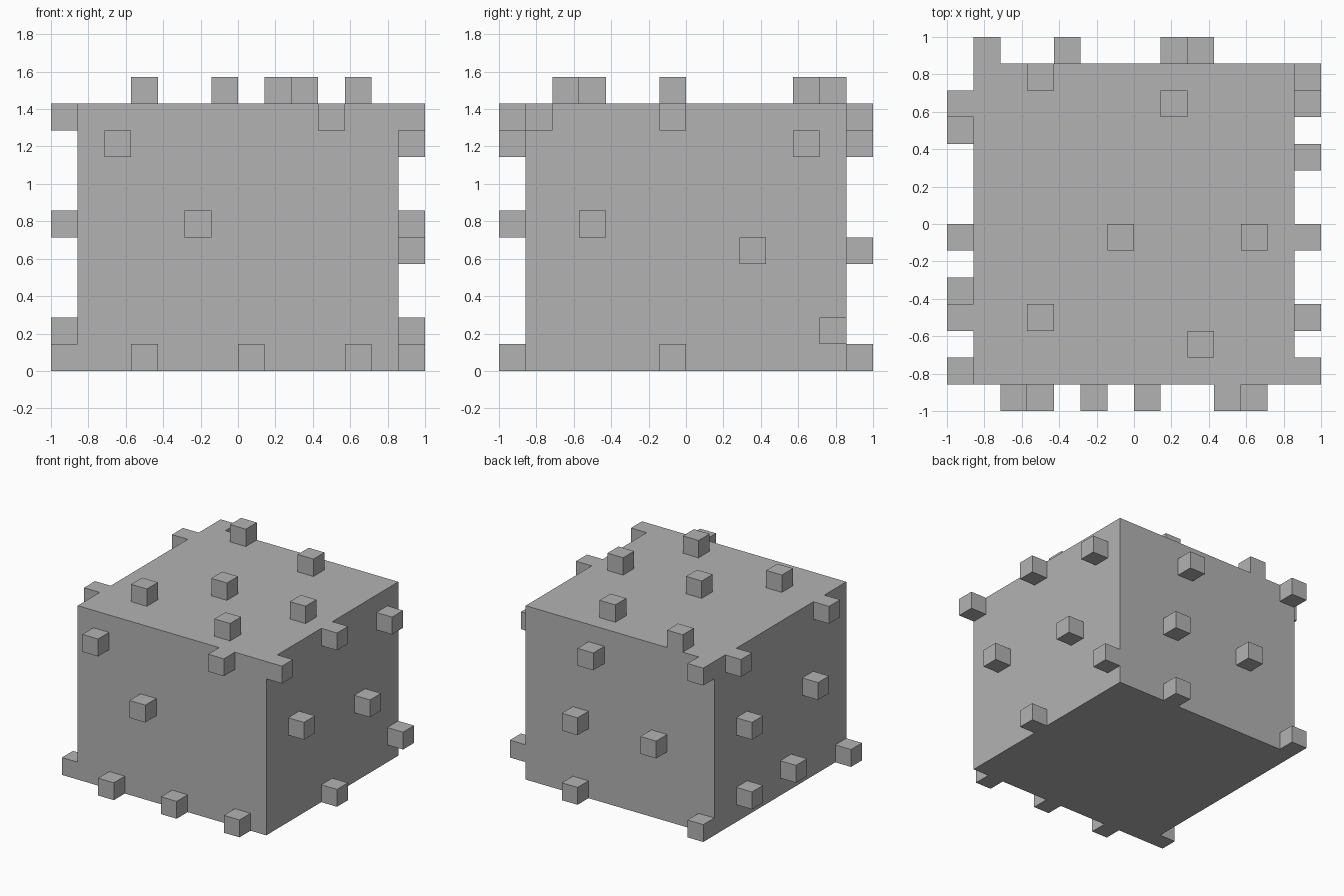
import bpy
import bmesh
from mathutils import Matrix, Vector

default_cube = bpy.data.objects.get("Cube")
if default_cube:
    bpy.data.objects.remove(default_cube, do_unlink=True)

# The model sits on a grid of cells: 14 wide, 14 deep, 11 high
CELL = 2 / 14
LAST = 13
TOP = 10

grey = bpy.data.materials.new("plain grey")
grey.use_nodes = True
colour = (0.45, 0.45, 0.45, 1)
grey.diffuse_color = colour
grey.node_tree.nodes["Principled BSDF"].inputs["Base Color"].default_value = colour


def add_box(bm, cell, size=(1, 1, 1)):
    """Add a box whose lowest corner is at the given grid cell."""
    size = Vector(size)
    middle = (Vector(cell) + size / 2) * CELL - Vector((1, 1, 0))
    matrix = Matrix.Translation(middle) @ Matrix.Diagonal((*(size * CELL), 1))
    bmesh.ops.create_cube(bm, size=1, matrix=matrix)


def finish(bm, name):
    mesh = bpy.data.meshes.new(name)
    bm.to_mesh(mesh)
    bm.free()
    mesh.materials.append(grey)
    obj = bpy.data.objects.new(name, mesh)
    bpy.context.collection.objects.link(obj)


def add_studs(name, cells):
    bm = bmesh.new()
    for cell in cells:
        add_box(bm, cell)
    finish(bm, name)


# Main block
block = bmesh.new()
add_box(block, (1, 1, 0), (12, 12, 10))
finish(block, "main_block")

# Studs on the front and back, as (column, height)
front = [(2, 8), (5, 5), (10, 9), (3, 0), (7, 0), (11, 0)]
back = [(8, 8), (9, 4), (4, 4), (9, 0), (1, 9), (1, 0)]
add_studs("front_studs", [(x, 0, z) for x, z in front])
add_studs("back_studs", [(x, LAST, z) for x, z in back])

# Studs on the two sides, as (row, height)
left = [(1, 9), (6, 9), (11, 8), (3, 5), (9, 4), (12, 1), (6, 0)]
right = [(11, 9), (3, 9), (10, 5), (4, 5), (6, 1), (10, 1), (1, 0)]
add_studs("left_studs", [(LAST, y, z) for y, z in left])
add_studs("right_studs", [(0, y, z) for y, z in right])

# Studs on the top, as (column, row)
top = [(3, 12), (8, 11), (6, 6), (11, 6), (3, 3), (9, 2)]
add_studs("top_studs", [(x, y, TOP) for x, y in top])
